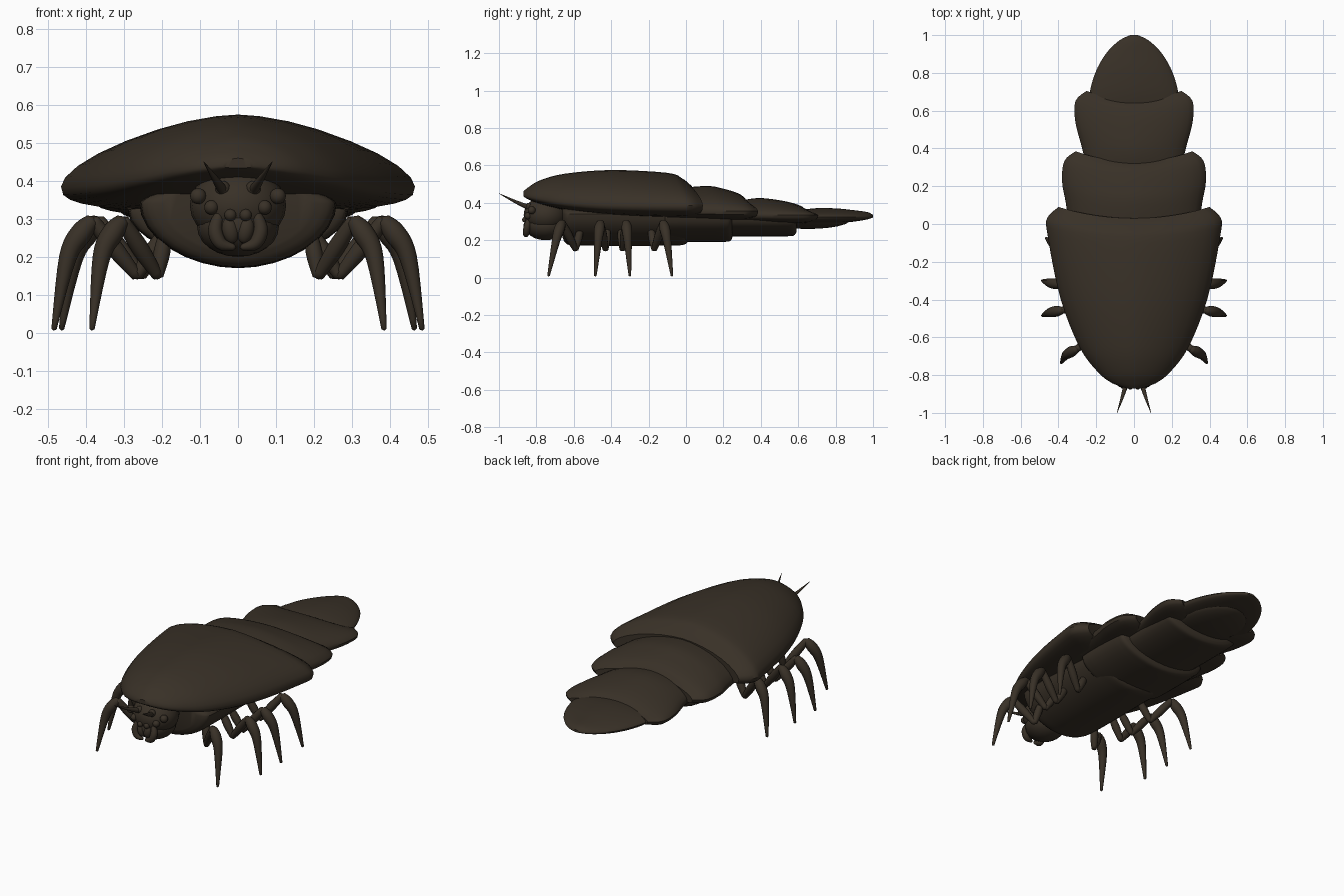
import bpy, bmesh, math
from mathutils import Vector

if "Cube" in bpy.data.objects:
    bpy.data.objects.remove(bpy.data.objects["Cube"], do_unlink=True)

shell_brown = bpy.data.materials.new("dark_brown_chitin")
shell_brown.use_nodes = True
COLOUR = (0.04, 0.03, 0.02, 1)
shell_brown.diffuse_color = COLOUR
bsdf = shell_brown.node_tree.nodes["Principled BSDF"]
bsdf.inputs["Base Color"].default_value = COLOUR
bsdf.inputs["Roughness"].default_value = 0.7


def finish(name, bm, angle=40):
    bmesh.ops.recalc_face_normals(bm, faces=bm.faces)
    mesh = bpy.data.meshes.new(name)
    bm.to_mesh(mesh)
    bm.free()
    mesh.materials.append(shell_brown)
    mesh.shade_smooth()
    mesh.set_sharp_from_angle(angle=math.radians(angle))
    obj = bpy.data.objects.new(name, mesh)
    bpy.context.collection.objects.link(obj)
    return obj


def spline(keys, steps):
    """Smooth list of tuples passing through the keys."""
    out = []
    for i, (b, c) in enumerate(zip(keys, keys[1:])):
        a, d = keys[max(i - 1, 0)], keys[min(i + 2, len(keys) - 1)]
        for s in range(steps):
            t = s / steps
            out.append(tuple(
                q + t / 2 * (r - p + t * (2 * p - 5 * q + 4 * r - u + t * (3 * (q - r) + u - p)))
                for p, q, r, u in zip(a, b, c, d)))
    return out + [tuple(keys[-1])]


def skin(bm, rings):
    """Join neighbouring rings with quads."""
    for a, b in zip(rings, rings[1:]):
        for i in range(len(a)):
            j = (i + 1) % len(a)
            bm.faces.new((a[i], a[j], b[j], b[i]))


def plate(name, stations, rim, sag, sweep=0.0, lift=0.0, up=1.7, low=3.0, half=16):
    """Loft of (y, half width, top) stations around a rim height.

    The underside sags in proportion to the width, the sides sweep back
    towards the rear, and the front of the rim can be lifted.
    """
    bm = bmesh.new()
    rings = []
    count = half * 2
    front, back = stations[0][0], stations[-1][0]
    widest = max(station[1] for station in stations)
    for y, width, top in spline(stations, 4):
        along = (y - front) / (back - front)
        edge = rim + lift * (1 - along) ** 4
        ring = []
        for i in range(count):
            angle = math.tau * i / count
            upper = i <= half
            power = 2 / (up if upper else low)
            across = math.copysign(abs(math.cos(angle)) ** power, math.cos(angle))
            height = abs(math.sin(angle)) ** power
            z = edge + height * (top - edge if upper else -sag * width / widest)
            ring.append(bm.verts.new((width * across, y + sweep * along ** 3 * across ** 2, z)))
        rings.append(ring)
    skin(bm, rings)
    # close both ends with strips from upper to lower edge
    for ring in (rings[0], rings[-1]):
        for i in range(half):
            strip = [ring[i], ring[i + 1], ring[-i - 1], ring[-i]]
            bm.faces.new(list(dict.fromkeys(strip)))
    return finish(name, bm)


def body(name, front, back, width, rim, sag):
    """Soft segment with blunt rounded ends."""
    stations = []
    for i in range(9):
        u = i / 4 - 1
        bulge = 0.75 + 0.25 * math.sqrt(1 - u ** 4)
        y = (front + back) / 2 + (back - front) / 2 * math.sin(u * math.pi / 2)
        stations.append((y, width * bulge, rim + 0.06))
    return plate(name, stations, rim, sag, low=1.9)


def ball(name, centre, radii, tilt=0.0):
    bm = bmesh.new()
    bmesh.ops.create_uvsphere(bm, u_segments=20, v_segments=12, radius=1)
    bmesh.ops.scale(bm, vec=radii, verts=bm.verts)
    obj = finish(name, bm)
    obj.location = centre
    obj.rotation_euler.y = tilt
    return obj


def limb(name, points, radii, sides=10, steps=5):
    """Round tapered tube through the points, with domed ends."""
    path = spline([(*p, r) for p, r in zip(points, radii)], steps)
    pts = [Vector(p[:3]) for p in path]
    bm = bmesh.new()
    rings = []
    for k, p in enumerate(pts):
        forward = (pts[min(k + 1, len(pts) - 1)] - pts[max(k - 1, 0)]).normalized()
        side = forward.cross(Vector((0, 1, 0.01))).normalized()
        up = forward.cross(side)
        ring = []
        for i in range(sides):
            angle = math.tau * i / sides
            ring.append(bm.verts.new(p + path[k][3] * (math.cos(angle) * side + math.sin(angle) * up)))
        rings.append(ring)
    skin(bm, rings)
    for ring, end, inner, r in ((rings[0], pts[0], pts[1], radii[0]),
                                (rings[-1], pts[-1], pts[-2], radii[-1])):
        tip = bm.verts.new(end + (end - inner).normalized() * r * 0.7)
        for i in range(sides):
            bm.faces.new((ring[i], ring[(i + 1) % sides], tip))
    return finish(name, bm, 70)


# Overlapping back plates
plate("carapace", [
    (-0.87, 0.04, 0.46), (-0.84, 0.12, 0.485), (-0.78, 0.195, 0.52), (-0.65, 0.29, 0.555),
    (-0.4, 0.39, 0.575), (-0.1, 0.457, 0.56), (-0.02, 0.46, 0.53), (0.03, 0.4, 0.49),
], rim=0.385, sag=0.065, sweep=0.06, lift=0.055)
plate("middle_back_plate", [
    (-0.1, 0.33, 0.47), (0.1, 0.36, 0.49), (0.2, 0.38, 0.475), (0.29, 0.37, 0.445), (0.33, 0.31, 0.405),
], rim=0.355, sag=0.05, sweep=0.055)
plate("rear_back_plate", [
    (0.24, 0.25, 0.4), (0.38, 0.27, 0.425), (0.52, 0.31, 0.41), (0.61, 0.31, 0.385), (0.65, 0.25, 0.355),
], rim=0.335, sag=0.047, sweep=0.055)
plate("tail_plate", [
    (0.55, 0.22, 0.35), (0.68, 0.235, 0.37), (0.8, 0.205, 0.37), (0.9, 0.15, 0.36),
    (0.97, 0.08, 0.35), (1, 0.02, 0.335),
], rim=0.325, sag=0.04, low=2.4)

# Soft body segments beneath the plates
body("thorax_body", front=-0.66, back=0.02, width=0.26, rim=0.34, sag=0.17)
body("middle_body", front=-0.12, back=0.25, width=0.29, rim=0.32, sag=0.13)
body("rear_body", front=0.18, back=0.59, width=0.24, rim=0.31, sag=0.09)
ball("tail_body", (0, 0.65, 0.31), (0.18, 0.23, 0.05))

# Head, narrowing to a rounded chin
ball("head", (0, -0.75, 0.335), (0.127, 0.118, 0.1))
ball("chin", (0, -0.75, 0.28), (0.108, 0.115, 0.08))

# Each leg: y of its low joint, y of its tip, sideways reach
LEGS = [(-0.59, -0.735, 0.385), (-0.43, -0.485, 0.485), (-0.34, -0.3, 0.485), (-0.17, -0.075, 0.465)]

for side, label in ((1, "left"), (-1, "right")):
    def at(x, y, z):
        return Vector((side * x, y, z))

    for number, (low_y, tip_y, reach) in enumerate(LEGS, 1):
        tag = f"{label}_leg_{number}"
        hip = at(0.19, low_y + (low_y - tip_y) / 5, 0.27)
        low = at(reach * 0.55, low_y, 0.15)
        knee = at(reach * 0.79, (low_y + tip_y) / 2, 0.295)
        tip = at(reach, tip_y, 0.01)
        bend = knee.lerp(tip, 0.45) + at(0.02, 0, 0.03)
        limb(tag + "_hip", [hip, hip.lerp(low, 0.5), low], [0.016, 0.022, 0.015])
        limb(tag + "_thigh", [low, low.lerp(knee, 0.5), knee], [0.015, 0.023, 0.018])
        limb(tag + "_shin", [knee, knee.lerp(bend, 0.4) + at(0.004, 0, 0.006), bend, tip],
             [0.02, 0.029, 0.023, 0.007])

    # Face: eyes, jaws, feelers and antennae
    for part, spot, radius in (("outer_eye", at(0.105, -0.825, 0.36), 0.021),
                               ("inner_eye", at(0.07, -0.845, 0.33), 0.019),
                               ("brow", at(0.04, -0.84, 0.38), 0.02),
                               ("cheek", at(0.02, -0.86, 0.31), 0.016)):
        ball(f"{label}_{part}", spot, (radius, radius, radius))
    limb(label + "_jaw", [at(0.05, -0.84, 0.31), at(0.06, -0.85, 0.27),
                          at(0.045, -0.855, 0.235), at(0.01, -0.855, 0.225)],
         [0.014, 0.019, 0.017, 0.008])
    ball(label + "_mouth_plate", at(0.02, -0.85, 0.27), (0.022, 0.02, 0.035), side * 0.2)
    limb(label + "_antenna", [at(0.04, -0.84, 0.375), at(0.06, -0.91, 0.405), at(0.09, -1, 0.45)],
         [0.014, 0.009, 0.001])
